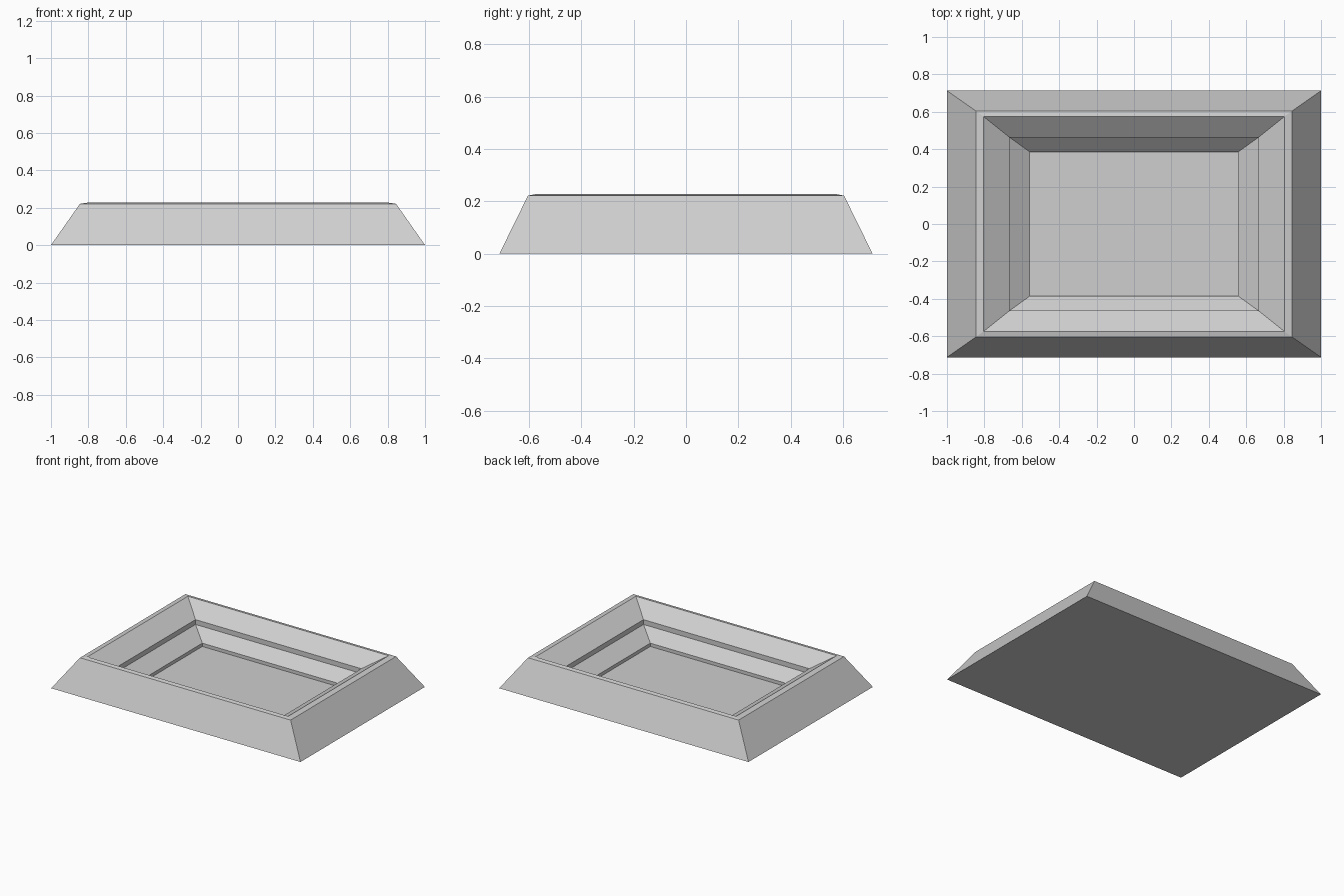
import bpy, bmesh, math

if "Cube" in bpy.data.objects:
    bpy.data.objects.remove(bpy.data.objects["Cube"])

grey = bpy.data.materials.new("concrete_grey")
grey.diffuse_color = (0.62, 0.62, 0.62, 1)
grey.use_nodes = True
grey.node_tree.nodes["Principled BSDF"].inputs["Base Color"].default_value = grey.diffuse_color


def finish(name, bm):
    me = bpy.data.meshes.new(name)
    bm.to_mesh(me)
    bm.free()
    me.materials.append(grey)
    ob = bpy.data.objects.new(name, me)
    bpy.context.collection.objects.link(ob)
    return ob


def rect_loop(bm, hx, hy, z):
    return [bm.verts.new((sx * hx, sy * hy, z))
            for sx, sy in ((-1, -1), (1, -1), (1, 1), (-1, 1))]


def stepped(name, levels, cap_first=False, cap_last=False):
    """Loft rectangles (half x, half y, z), from outside to inside."""
    bm = bmesh.new()
    loops = [rect_loop(bm, *lv) for lv in levels]
    for a, b in zip(loops, loops[1:]):
        for i in range(4):
            j = (i + 1) % 4
            bm.faces.new((a[i], a[j], b[j], b[i]))
    if cap_first:
        bm.faces.new(loops[0][::-1])
    if cap_last:
        bm.faces.new(loops[-1])
    return finish(name, bm)


base = (1.0, 0.7125, 0.0)
rim_out = (0.845, 0.604, 0.221)
rim_in = (0.805, 0.575, 0.227)
upper_low = (0.665, 0.463, 0.138)
lower_top = (0.665, 0.463, 0.103)
lower_low = (0.555, 0.384, 0.027)
field = (0.555, 0.384, 0.003)

# Stadium bowl
stepped("outer_walls", [base, rim_out], cap_first=True)
stepped("rim", [rim_out, rim_in])
stepped("upper_stand", [rim_in, upper_low])
stepped("middle_wall", [upper_low, lower_top])
stepped("lower_stand", [lower_top, lower_low])
stepped("pitch", [lower_low, field], cap_last=True)

# Pitch markings: thin flat strips just above the pitch
Z, W = field[2] + 0.0008, 0.003
PX, PY = 0.33, 0.215


def strip(name, p, q):
    bm = bmesh.new()
    dx, dy = q[0] - p[0], q[1] - p[1]
    n = math.hypot(dx, dy)
    ox, oy = -dy / n * W, dx / n * W
    bm.faces.new([bm.verts.new((x, y, Z)) for x, y in (
        (p[0] - ox, p[1] - oy), (q[0] - ox, q[1] - oy),
        (q[0] + ox, q[1] + oy), (p[0] + ox, p[1] + oy))])
    finish(name, bm)


strip("halfway_line", (0, -PY), (0, PY))
for s in (-1, 1):
    strip("touch_line", (-PX, s * PY), (PX, s * PY))
    strip("goal_line", (s * PX, -PY), (s * PX, PY))
    strip("box_front", (s * 0.26, -0.09), (s * 0.26, 0.09))
    for t in (-1, 1):
        strip("box_side", (s * 0.26, t * 0.09), (s * PX, t * 0.09))

# Centre circle
bm = bmesh.new()
N = 24
rings = [[bm.verts.new((r * math.cos(math.tau * i / N),
                        r * math.sin(math.tau * i / N), Z))
          for i in range(N)] for r in (0.07 + W, 0.07 - W)]
for i in range(N):
    j = (i + 1) % N
    bm.faces.new((rings[0][i], rings[0][j], rings[1][j], rings[1][i]))
finish("centre_circle", bm)
